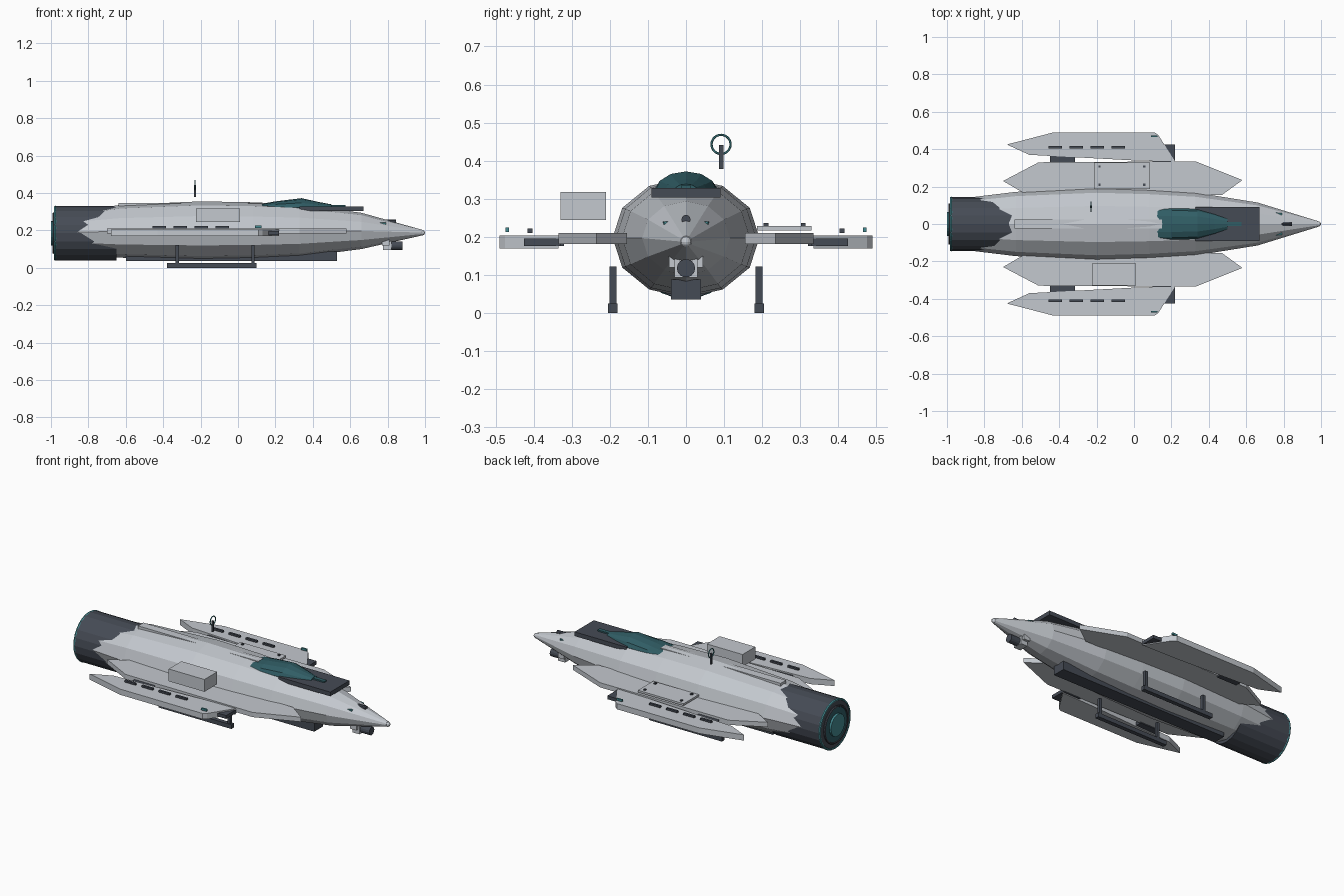
import bpy, bmesh, math
from mathutils import Matrix

if "Cube" in bpy.data.objects:
    bpy.data.objects.remove(bpy.data.objects["Cube"])


def material(name, rgb):
    m = bpy.data.materials.new(name)
    m.diffuse_color = (*rgb, 1)
    m.use_nodes = True
    m.node_tree.nodes["Principled BSDF"].inputs["Base Color"].default_value = m.diffuse_color
    return m


LIGHT = material("light_hull", (0.55, 0.58, 0.62))
DARK = material("dark_metal", (0.06, 0.07, 0.09))
TEAL = material("teal", (0.03, 0.11, 0.13))
GLOW = material("teal_bright", (0.06, 0.26, 0.29))


def finish(name, bm, mat):
    bmesh.ops.recalc_face_normals(bm, faces=bm.faces)
    me = bpy.data.meshes.new(name)
    bm.to_mesh(me)
    bm.free()
    me.materials.append(mat)
    ob = bpy.data.objects.new(name, me)
    bpy.context.collection.objects.link(ob)
    return ob


def box(name, x, y, z, mat):
    """Box from (min, max) ranges."""
    bm = bmesh.new()
    bmesh.ops.create_cube(bm, size=1)
    for v in bm.verts:
        v.co = [sum(r) / 2 + c * (r[1] - r[0]) for c, r in zip(v.co, (x, y, z))]
    return finish(name, bm, mat)


def plate(name, outline, z0, z1, side, mat):
    """Extruded top-view outline, mirrored in y by side."""
    bm = bmesh.new()
    f = bm.faces.new([bm.verts.new((x, y * side, z0)) for x, y in outline])
    up = bmesh.ops.extrude_face_region(bm, geom=[f])["geom"]
    for v in up:
        if isinstance(v, bmesh.types.BMVert):
            v.co.z = z1
    return finish(name, bm, mat)


def loft(name, stations, n, mat):
    """Elliptical rings (x, centre z, half width, half height) along x."""
    bm = bmesh.new()
    rings = [[bm.verts.new((x, ry * math.cos(2 * math.pi * i / n),
                            cz + rz * math.sin(2 * math.pi * i / n)))
              for i in range(n)] for x, cz, ry, rz in stations]
    for a, b in zip(rings, rings[1:]):
        for i in range(n):
            j = (i + 1) % n
            bm.faces.new((a[i], a[j], b[j], b[i]))
    bm.faces.new(rings[0])
    bm.faces.new(rings[-1])
    return finish(name, bm, mat)


def tube(name, x0, x1, z, r, n, mat):
    return loft(name, [(x0, z, r, r), (x1, z, r, r)], n, mat)


def ring(name, loc, major, minor, mat):
    bpy.ops.mesh.primitive_torus_add(location=loc, rotation=(0, math.pi / 2, 0),
                                     major_radius=major, minor_radius=minor,
                                     major_segments=28, minor_segments=6)
    ob = bpy.context.object
    ob.name = name
    ob.data.materials.append(mat)


# hull and nose
loft("hull", [(-0.87, 0.19, 0.143, 0.11), (-0.63, 0.195, 0.172, 0.141),
              (-0.2, 0.198, 0.193, 0.157), (0.08, 0.198, 0.184, 0.152),
              (0.33, 0.198, 0.168, 0.14), (0.66, 0.197, 0.115, 0.097),
              (0.985, 0.188, 0.015, 0.015)], 12, LIGHT)
bm = bmesh.new()
bmesh.ops.create_uvsphere(bm, u_segments=10, v_segments=6, radius=0.014,
                          matrix=Matrix.Translation((0.986, 0, 0.187)))
finish("nose_tip", bm, LIGHT)

# engine
EZ = 0.185
tube("engine_housing", -0.98, -0.65, EZ, 0.145, 20, DARK)
ring("engine_rim", (-0.977, 0, EZ), 0.14, 0.007, GLOW)
tube("engine_plate", -0.988, -0.97, EZ, 0.105, 20, TEAL)
ring("engine_inner_ring", (-0.986, 0, EZ), 0.105, 0.006, DARK)
tube("engine_core", -1.0, -0.98, EZ, 0.065, 20, GLOW)

# spine, keel, cockpit
box("spine_plate", (-0.64, 0.15), (-0.025, 0.025), (0.325, 0.347), LIGHT)
box("keel", (-0.6, 0.53), (-0.04, 0.04), (0.036, 0.088), DARK)
box("cockpit_base", (0.33, 0.67), (-0.09, 0.09), (0.303, 0.328), DARK)
loft("canopy", [(0.115, 0.32, 0.083, 0.02), (0.2, 0.323, 0.085, 0.032),
                (0.34, 0.322, 0.08, 0.05), (0.43, 0.322, 0.055, 0.03),
                (0.5, 0.322, 0.03, 0.017)], 12, TEAL)
box("canopy_tip", (0.48, 0.575), (-0.012, 0.012), (0.32, 0.336), TEAL)

# wings, pods and skids on both sides
for s, side in ((1, "left"), (-1, "right")):
    def span(a, b):
        return tuple(sorted((a * s, b * s)))

    plate(side + "_wing", [(-0.7, 0.23), (-0.51, 0.33), (0.33, 0.335), (0.58, 0.235),
                           (0.47, 0.155), (-0.58, 0.16)], 0.182, 0.21, s, LIGHT)
    plate(side + "_pod", [(-0.68, 0.425), (-0.43, 0.49), (0.11, 0.49), (0.13, 0.475),
                          (0.22, 0.335), (0, 0.34), (-0.56, 0.37)], 0.17, 0.204, s, LIGHT)
    box(side + "_pod_front_block", (0.1, 0.22), span(0.33, 0.425), (0.176, 0.196), DARK)
    box(side + "_pod_rear_block", (-0.45, -0.315), span(0.32, 0.42), (0.176, 0.196), DARK)
    for i in range(4):
        x = -0.42 + i * 0.112
        box(f"{side}_vent_{i + 1}", (x - 0.036, x + 0.036), span(0.403, 0.416),
            (0.211, 0.222), DARK)
    box(side + "_marker_light", (0.09, 0.125), span(0.464, 0.474), (0.213, 0.225), GLOW)
    box(side + "_skid", (-0.38, 0.1), span(0.18, 0.205), (0, 0.025), DARK)
    for x, end in ((-0.325, "rear"), (0.08, "front")):
        box(f"{side}_{end}_leg", (x - 0.009, x + 0.009), span(0.183, 0.201),
            (0.02, 0.122), DARK)
    plate(side + "_nose_light", [(0.75, 0.062), (0.79, 0.058), (0.79, 0.045)],
          0.23, 0.241, s, GLOW)

# cargo box on one wing, bolted panel on the other
box("cargo_box", (-0.225, 0.01), (-0.33, -0.21), (0.245, 0.318), LIGHT)
box("access_panel", (-0.215, 0.085), (0.187, 0.33), (0.217, 0.229), LIGHT)
for i, x in enumerate((-0.185, 0.055)):
    for j, y in enumerate((0.21, 0.308)):
        box(f"panel_bolt_{i}{j}", (x - 0.006, x + 0.006), (y - 0.006, y + 0.006),
            (0.227, 0.236), DARK)

# antenna loop
box("antenna_post", (-0.235, -0.225), (0.086, 0.098), (0.378, 0.442), DARK)
ring("antenna_loop", (-0.23, 0.092, 0.443), 0.025, 0.003, GLOW)

# nose sensors
tube("nose_probe", 0.765, 0.845, 0.246, 0.012, 10, DARK)
box("sensor_mount", (0.77, 0.81), (-0.045, 0.045), (0.12, 0.152), LIGHT)
box("sensor_body", (0.775, 0.82), (-0.03, 0.03), (0.094, 0.15), LIGHT)
tube("sensor_barrel", 0.79, 0.88, 0.118, 0.024, 14, DARK)
